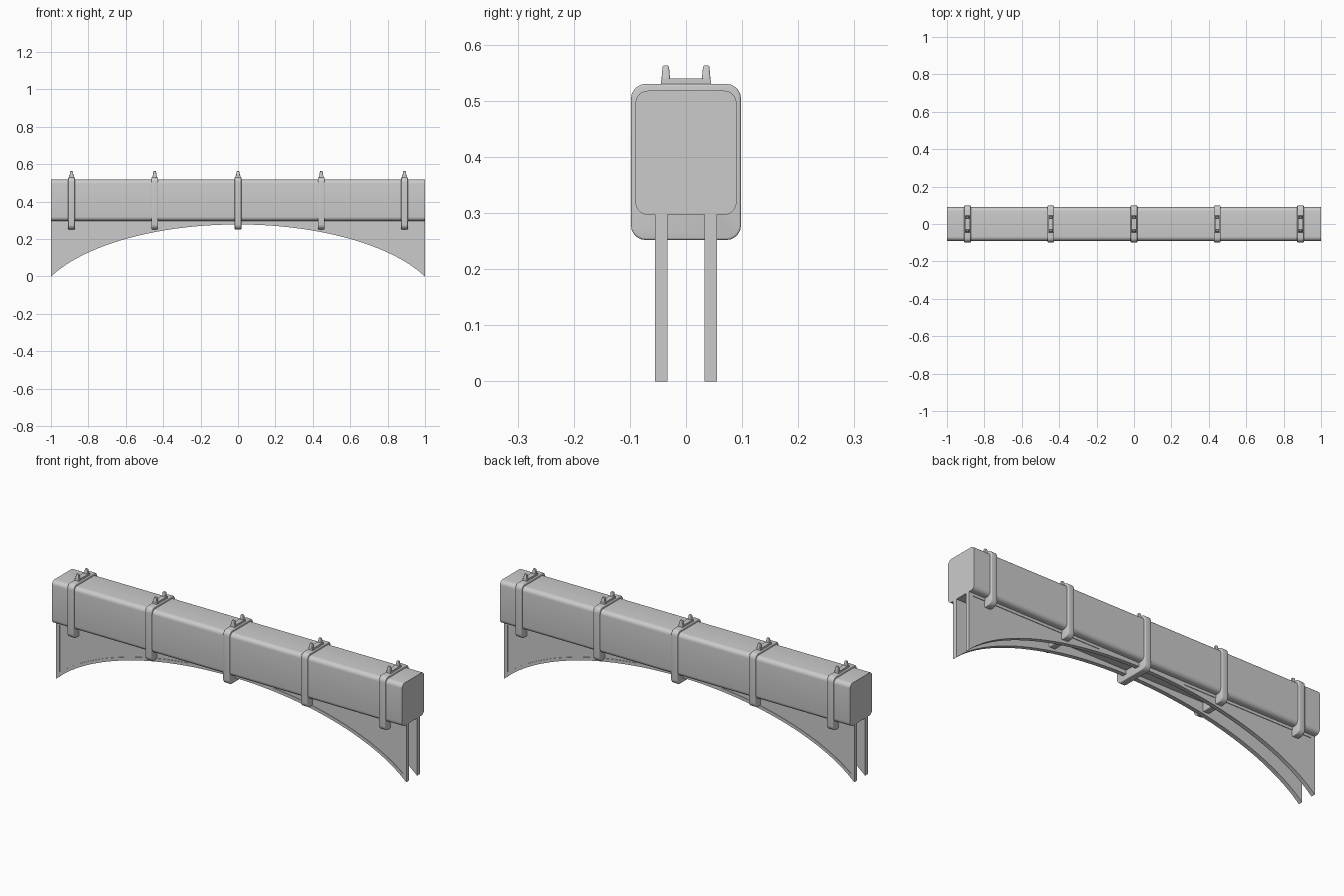
import bpy, bmesh, math

if "Cube" in bpy.data.objects:
    bpy.data.objects.remove(bpy.data.objects["Cube"])

def prism(name, pts, axis, lo, hi, bevel=0.0):
    """Extrude a 2D profile: axis 'x' takes (y, z) points, axis 'y' takes (x, z) points."""
    bm = bmesh.new()
    place = (lambda p: (lo, p[0], p[1])) if axis == 'x' else (lambda p: (p[0], lo, p[1]))
    face = bm.faces.new([bm.verts.new(place(p)) for p in pts])
    ext = bmesh.ops.extrude_face_region(bm, geom=[face])
    d = hi - lo
    bmesh.ops.translate(bm, vec=(d, 0, 0) if axis == 'x' else (0, d, 0),
                        verts=[g for g in ext['geom'] if isinstance(g, bmesh.types.BMVert)])
    bmesh.ops.recalc_face_normals(bm, faces=bm.faces)
    if bevel:
        rim = [e for e in bm.edges if abs(e.verts[0].co.x - e.verts[1].co.x) < 1e-6]
        bmesh.ops.bevel(bm, geom=rim, offset=bevel, segments=3, profile=0.5, affect='EDGES')
    return finish(name, bm)

def finish(name, bm):
    me = bpy.data.meshes.new(name)
    bm.to_mesh(me)
    bm.free()
    ob = bpy.data.objects.new(name, me)
    bpy.context.collection.objects.link(ob)
    return ob

def select(ob):
    bpy.ops.object.select_all(action='DESELECT')
    ob.select_set(True)
    bpy.context.view_layer.objects.active = ob

def smooth(ob):
    select(ob)
    bpy.ops.object.shade_smooth_by_angle(angle=math.radians(35))

def rounded_rect(hw, z0, z1, r, n=6):
    pts = []
    for cy, cz, a0 in ((hw - r, z1 - r, 0), (r - hw, z1 - r, 90),
                       (r - hw, z0 + r, 180), (hw - r, z0 + r, 270)):
        for i in range(n + 1):
            a = math.radians(a0 + 90 * i / n)
            pts.append((cy + r * math.cos(a), cz + r * math.sin(a)))
    return pts

def arch(x):
    return 0.278 - 0.477 * (1 - math.sqrt(1 - x * x / 1.21))

def arch_rim(x, w=0.016):
    slope = (arch(x + 1e-4) - arch(x - 1e-4)) / 2e-4
    return arch(x) + w * math.sqrt(1 + slope * slope)

# Main beam
smooth(prism("beam", rounded_rect(0.09, 0.297, 0.518, 0.022), 'x', -1, 1))

# Arched side plates with recessed outer panels
N = 48
pts = [(-1 + 2 * i / N, arch(-1 + 2 * i / N)) for i in range(N + 1)] + [(1, 0.302), (-1, 0.302)]
plate = prism("arched_plate", pts, 'y', -0.055, -0.033)
TOP, END = 0.283, 0.982
start = next(i / 1000 for i in range(1000) if arch_rim(i / 1000) < TOP - 0.0005)
for s in (-1, 1):
    xs = [start + (END - start) * i / 24 for i in range(25)]
    outline = [(s * x, arch_rim(x)) for x in xs] + [(s * END, TOP), (s * start, TOP)]
    cutter = prism("panel_cutter", outline, 'y', -0.07, -0.052)
    cutter.hide_render = True
    select(plate)
    mod = plate.modifiers.new("recess", 'BOOLEAN')
    mod.operation, mod.solver, mod.object = 'DIFFERENCE', 'EXACT', cutter
    bpy.ops.object.modifier_apply(modifier=mod.name)
    bpy.data.objects.remove(cutter)
smooth(plate)
mirror = plate.modifiers.new("mirror", 'MIRROR')
mirror.use_axis = (False, True, False)

def peg(x, y):
    bm = bmesh.new()
    bmesh.ops.create_cube(bm, size=1)
    for v in bm.verts:
        top = v.co.z > 0
        v.co = (x + v.co.x * (0.014 if top else 0.022),
                y + v.co.y * (0.011 if top else 0.016), 0.563 if top else 0.535)
    edges = [e for e in bm.edges if max(v.co.z for v in e.verts) > 0.55]
    bmesh.ops.bevel(bm, geom=edges, offset=0.003, segments=3, profile=0.5, affect='EDGES')
    smooth(finish("peg", bm))

# Straps, each with a saddle and two pegs on top
for x in (-0.89, -0.445, 0, 0.445, 0.89):
    smooth(prism("strap", rounded_rect(0.098, 0.252, 0.53, 0.026), 'x',
                 x - 0.018, x + 0.018, bevel=0.004))
    prism("strap_saddle", [(-0.0445, 0.525), (0.0445, 0.525), (0.044, 0.54), (-0.044, 0.54)],
          'x', x - 0.0125, x + 0.0125)
    for y in (-0.036, 0.036):
        peg(x, y)
